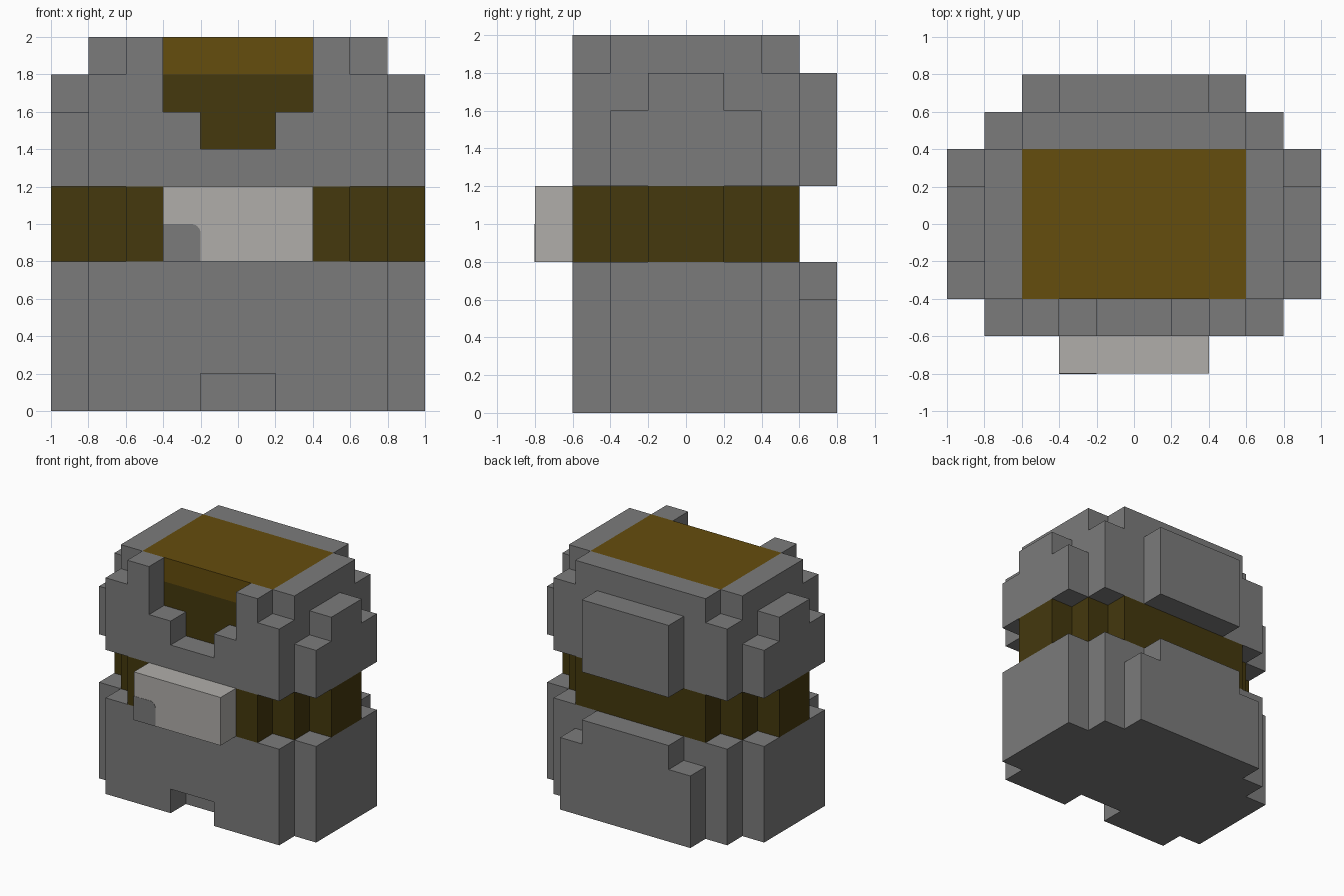
import bpy, bmesh, math

cube = bpy.data.objects.get("Cube")
if cube:
    bpy.data.objects.remove(cube, do_unlink=True)


def material(name, rgb):
    mat = bpy.data.materials.new(name)
    mat.use_nodes = True
    mat.diffuse_color = (*rgb, 1)
    mat.node_tree.nodes["Principled BSDF"].inputs["Base Color"].default_value = (*rgb, 1)
    return mat


grey = material("stone grey", (0.198, 0.198, 0.198))
gold = material("golden brown", (0.130, 0.074, 0.004))
brown = material("dark brown", (0.058, 0.040, 0.004))
pale = material("pale grey", (0.434, 0.423, 0.402))

# How a profile point (u, v) at depth d is placed for each extrusion axis
PLACE = {
    "x": lambda u, v, d: (d, u, v),
    "y": lambda u, v, d: (u, d, v),
    "z": lambda u, v, d: (u, v, d),
}


def prism(name, mat, axis, start, end, profile, mirror=True):
    """Extrude a profile along an axis; by default the profile is one half, mirrored in u."""
    points = list(profile)
    if mirror:
        points += [(-u, v) for u, v in reversed(profile)]
    bm = bmesh.new()
    face = bm.faces.new([bm.verts.new(PLACE[axis](u, v, start)) for u, v in points])
    grown = bmesh.ops.extrude_face_region(bm, geom=[face])["geom"]
    offset = PLACE[axis](0, 0, end - start)
    bmesh.ops.translate(bm, vec=offset, verts=[g for g in grown if isinstance(g, bmesh.types.BMVert)])
    bmesh.ops.recalc_face_normals(bm, faces=bm.faces)
    mesh = bpy.data.meshes.new(name)
    bm.to_mesh(mesh)
    bm.free()
    mesh.materials.append(mat)
    obj = bpy.data.objects.new(name, mesh)
    bpy.context.collection.objects.link(obj)
    return obj


def block(name, mat, half_x, y0, y1, z0, z1):
    return prism(name, mat, "z", z0, z1, [(half_x, y0), (half_x, y1)])


# Lower armour: stepped body, notched front panel, stepped back plate
prism("lower_body", grey, "z", 0, 0.8, [(1, -0.4), (1, 0.4), (0.8, 0.4), (0.8, 0.6)])
prism("lower_front_panel", grey, "y", -0.6, -0.4, [(0.2, 0.2), (0.2, 0), (0.8, 0), (0.8, 0.8)])
prism("lower_back_plate", grey, "y", 0.6, 0.8, [(0.6, 0), (0.6, 0.6), (0.4, 0.6), (0.4, 0.8)])

# Belt with a stepped round outline
prism("belt", brown, "z", 0.8, 1.2,
      [(0.6, -0.6), (0.6, -0.4), (0.8, -0.4), (0.8, -0.2), (1, -0.2),
       (1, 0.2), (0.8, 0.2), (0.8, 0.4), (0.6, 0.4), (0.6, 0.6)])

# Buckle with a rounded grey corner patch
block("buckle", pale, 0.4, -0.8, -0.6, 0.8, 1.2)
radius = 0.05
arc = [(-0.2 - radius + radius * math.cos(a), 1 - radius + radius * math.sin(a))
       for a in (math.radians(15 * i) for i in range(7))]
prism("buckle_patch", grey, "y", -0.802, -0.8, [(-0.4, 0.8), (-0.2, 0.8)] + arc + [(-0.4, 1)], mirror=False)

# Inner core, dark below and golden on top
block("inner_core", brown, 0.6, -0.4, 0.4, 1.2, 1.8)
block("core_top", gold, 0.6, -0.4, 0.4, 1.8, 2)

# Upper armour: front collar with stepped opening, back panel and back plate
prism("upper_front_panel", grey, "y", -0.6, -0.4,
      [(0.8, 1.2), (0.8, 1.8), (0.6, 1.8), (0.6, 2), (0.4, 2), (0.4, 1.6), (0.2, 1.6), (0.2, 1.4)])
prism("upper_back_panel", grey, "y", 0.4, 0.6, [(0.8, 1.2), (0.8, 1.8), (0.6, 1.8), (0.6, 2)])
block("upper_back_plate", grey, 0.4, 0.6, 0.8, 1.2, 1.8)

# Side walls and stepped shoulder pads
for side, sign in (("left", 1), ("right", -1)):
    prism(side + "_wall", grey, "x", 0.6 * sign, 0.8 * sign, [(0.4, 1.2), (0.4, 2)])
    prism(side + "_shoulder_pad", grey, "x", 0.8 * sign, sign,
          [(0.4, 1.2), (0.4, 1.6), (0.2, 1.6), (0.2, 1.8)])
